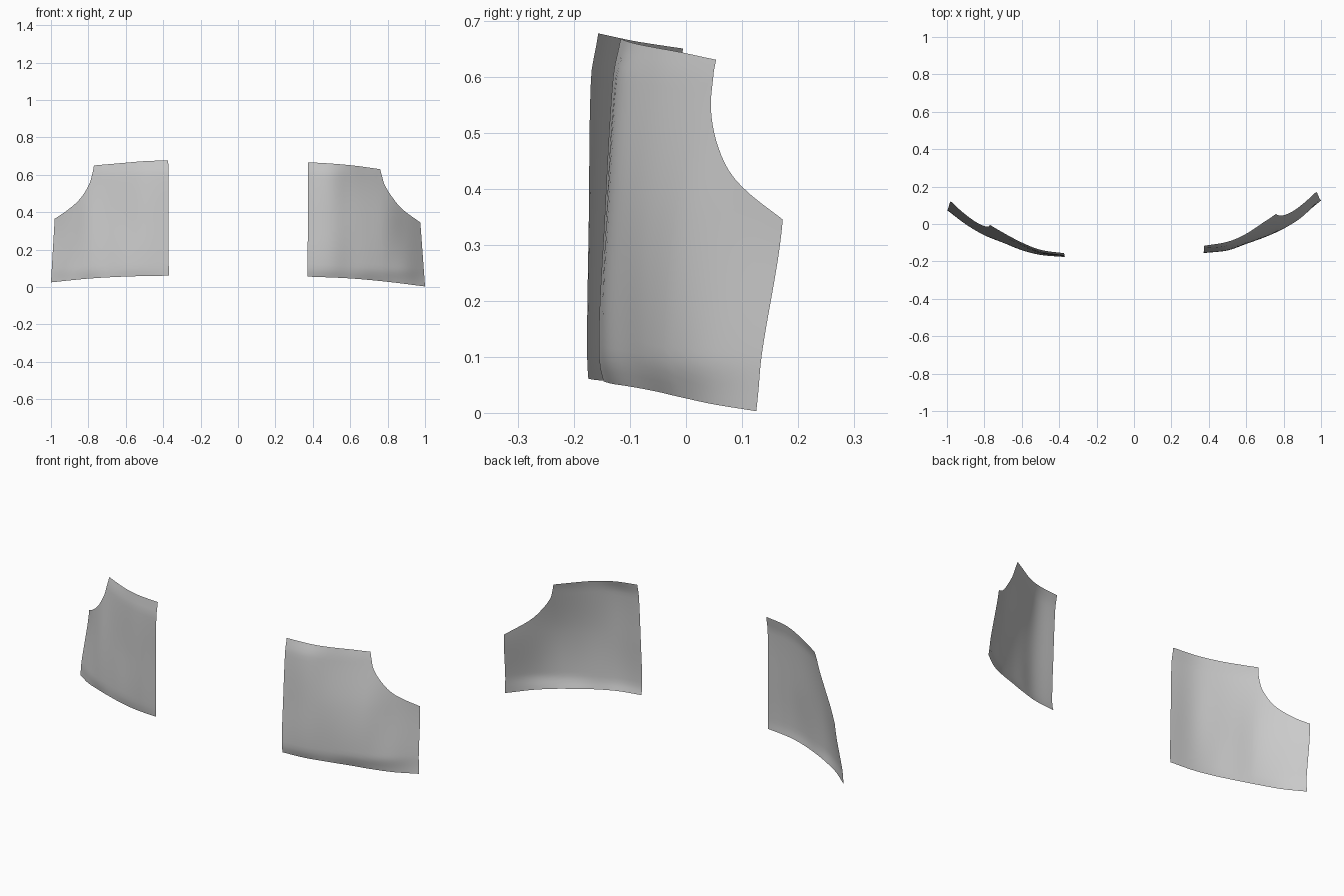
import bpy, bmesh

if "Cube" in bpy.data.objects:
    bpy.data.objects.remove(bpy.data.objects["Cube"])

X_STATIONS = [0.375, 0.5, 0.6, 0.7, 0.8, 0.9, 1.0]
Z_STATIONS = [0.03, 0.1, 0.35, 0.6, 0.66]
ROWS = 28


def smooth(xs, ys, x):
    """Smooth curve through the points (xs, ys), evaluated at x."""
    n = len(xs)
    x = min(max(x, xs[0] - 0.03), xs[-1] + 0.03)
    i = 0
    while i < n - 2 and x > xs[i + 1]:
        i += 1

    def slope(k):
        a, b = max(k - 1, 0), min(k + 1, n - 1)
        return (ys[b] - ys[a]) / (xs[b] - xs[a])

    if x <= xs[0]:
        return ys[0] + slope(0) * (x - xs[0])
    if x >= xs[-1]:
        return ys[-1] + slope(n - 1) * (x - xs[-1])
    h = xs[i + 1] - xs[i]
    t = (x - xs[i]) / h
    return ((2*t**3 - 3*t**2 + 1) * ys[i] + (t**3 - 2*t**2 + t) * h * slope(i)
            + (3*t**2 - 2*t**3) * ys[i + 1] + (t**3 - t**2) * h * slope(i + 1))


def sample(points, count):
    """Evenly sampled smooth path through 2D points."""
    ks = list(range(len(points)))
    out = []
    for j in range(count + 1):
        t = j / count * ks[-1]
        out.append(tuple(smooth(ks, [p[c] for p in points], t) for c in (0, 1)))
    return out


def panel(name, side, shoulder, armhole, hem, depth):
    # Upper outline: shoulder edge, then the armhole scoop
    upper = sample(shoulder, 18) + sample(armhole, 24)[1:]
    x0, x1 = upper[0][0], upper[-1][0]
    hem_x, hem_z = [p[0] for p in hem], [p[1] for p in hem]
    bm = bmesh.new()
    grid = []
    for xt, zt in upper:
        u = (xt - x0) / (x1 - x0)
        xb = hem_x[0] + u * (hem_x[-1] - hem_x[0])
        zb = smooth(hem_x, hem_z, xb)
        column = []
        for r in range(ROWS + 1):
            v = r / ROWS
            x, z = xb + (xt - xb) * v, zb + (zt - zb) * v
            y = smooth(Z_STATIONS, [smooth(X_STATIONS, row, x) for row in depth], z)
            column.append(bm.verts.new((side * x, y, z)))
        grid.append(column)
    for a, b in zip(grid, grid[1:]):
        for r in range(ROWS):
            quad = (a[r], b[r], b[r + 1], a[r + 1])
            bm.faces.new(quad if side > 0 else quad[::-1])
    mesh = bpy.data.meshes.new(name)
    bm.to_mesh(mesh)
    bm.free()
    mesh.shade_smooth()
    obj = bpy.data.objects.new(name, mesh)
    bpy.context.collection.objects.link(obj)
    return obj


# Cloth panel on the +x side
panel("right_vest_panel", 1,
      [(0.375, 0.667), (0.5, 0.66), (0.63, 0.648), (0.76, 0.63)],
      [(0.76, 0.63), (0.768, 0.60), (0.785, 0.545), (0.825, 0.48), (0.88, 0.415), (0.975, 0.345)],
      [(0.372, 0.056), (0.6, 0.046), (0.8, 0.028), (1.0, 0.003)],
      [(-.140, -.120, -.090, -.050, -.010, .045, .130),
       (-.155, -.140, -.105, -.070, -.025, .040, .142),
       (-.145, -.135, -.100, -.055, .003, .095, .200),
       (-.130, -.115, -.065, .000, .072, .145, .210),
       (-.118, -.095, -.050, .022, .095, .160, .220)])

# Cloth panel on the -x side
panel("left_vest_panel", -1,
      [(0.373, 0.677), (0.5, 0.673), (0.63, 0.662), (0.77, 0.65)],
      [(0.77, 0.65), (0.78, 0.60), (0.80, 0.54), (0.85, 0.465), (0.92, 0.405), (0.98, 0.365)],
      [(0.370, 0.061), (0.6, 0.056), (0.8, 0.045), (1.0, 0.025)],
      [(-.171, -.155, -.130, -.095, -.050, .000, .075),
       (-.176, -.165, -.140, -.100, -.060, .000, .082),
       (-.173, -.160, -.125, -.085, -.040, .040, .140),
       (-.169, -.150, -.112, -.062, .000, .075, .150),
       (-.159, -.140, -.100, -.045, .018, .090, .155)])
